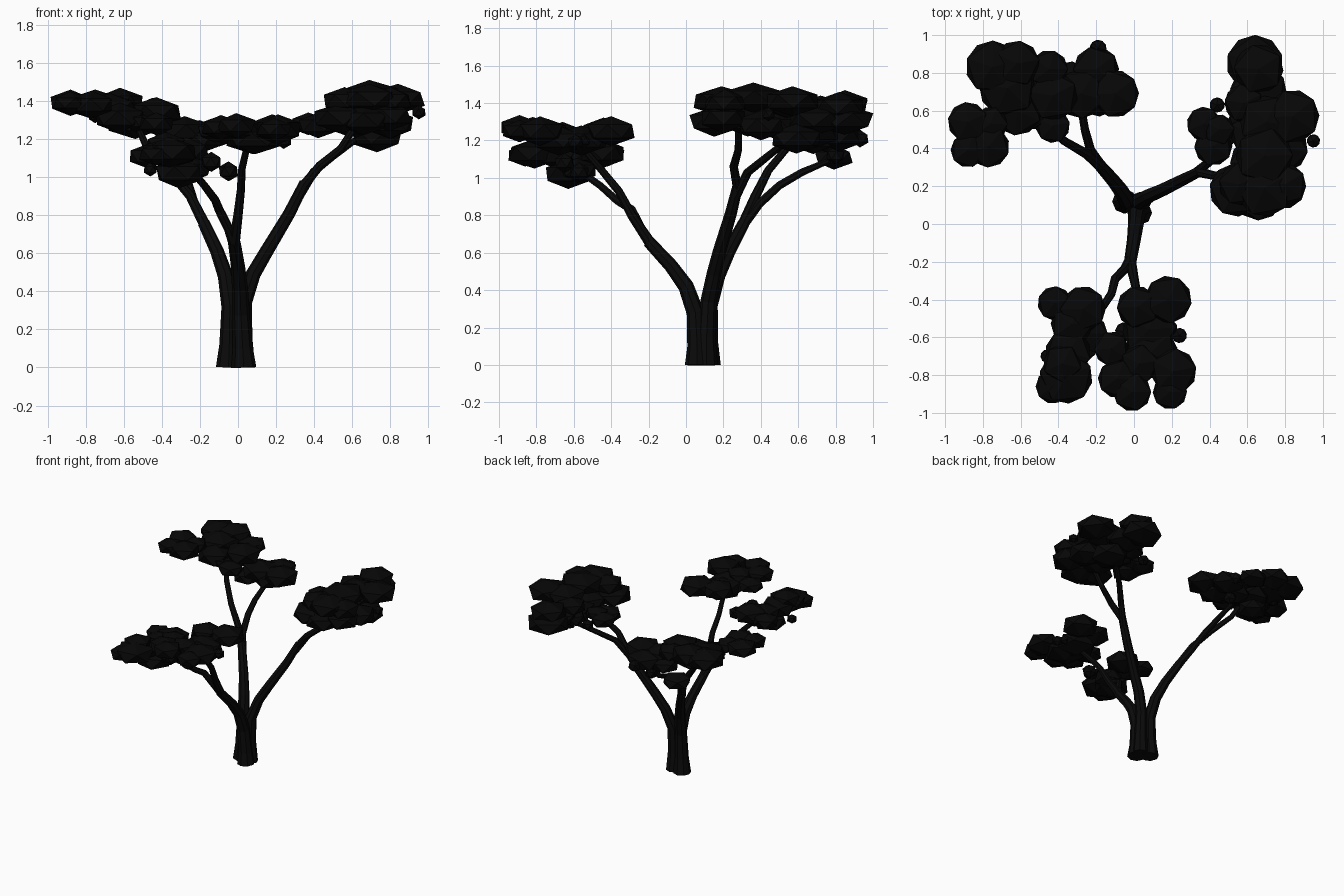
import bpy, bmesh, math, random
from mathutils import Matrix

random.seed(4)


def material(name, c):
    m = bpy.data.materials.new(name)
    m.diffuse_color = (c, c, c, 1)
    return m


bark = material("dark_bark", 0.003)
leaf = material("dark_leaf", 0.002)


def limb(name, pts):
    """Tapered eight-sided limb; each point is x, y, z, radius."""
    cu = bpy.data.curves.new(name, 'CURVE')
    cu.dimensions = '3D'
    cu.bevel_depth = 1.0
    cu.bevel_resolution = 2
    cu.use_fill_caps = True
    sp = cu.splines.new('POLY')
    sp.points.add(len(pts) - 1)
    for p, (x, y, z, r) in zip(sp.points, pts):
        p.co = (x, y, z, 1)
        p.radius = r
    sp.use_smooth = False
    cu.materials.append(bark)
    ob = bpy.data.objects.new(name, cu)
    bpy.context.collection.objects.link(ob)


def foliage(name, blobs):
    """Flattened icosahedra; each blob is x, y, z, visible radius."""
    bm = bmesh.new()
    for x, y, z, r in blobs:
        half = r * 1.05 if r < 0.06 else min(0.66 * r, 0.08)
        m = (Matrix.Translation((x, y, z))
             @ Matrix.Rotation(random.uniform(0, math.tau), 4, 'Z')
             @ Matrix.Diagonal((r * 1.13, r * 1.13, half, 1)))
        bmesh.ops.create_icosphere(bm, subdivisions=1, radius=1, matrix=m)
    me = bpy.data.meshes.new(name)
    bm.to_mesh(me)
    bm.free()
    me.materials.append(leaf)
    bpy.context.collection.objects.link(bpy.data.objects.new(name, me))


# Front trunk and its two branches
limb("front_trunk", [(.03, .06, 0, .066), (.025, .06, .1, .053), (.015, .05, .28, .047),
                     (.01, 0, .42, .042), (0, -.08, .53, .037), (-.02, -.2, .66, .033)])
limb("front_left_branch", [(-.02, -.19, .65, .03), (-.05, -.24, .73, .025), (-.1, -.29, .83, .024),
                           (-.12, -.37, .88, .022), (-.18, -.46, .96, .02), (-.24, -.56, 1.03, .018)])
limb("front_right_branch", [(-.02, -.19, .65, .03), (0, -.29, .8, .025), (.015, -.36, .93, .022),
                            (.02, -.45, 1.04, .02), (.05, -.56, 1.17, .018)])

# Right trunk and its two branches
limb("right_trunk", [(.03, .11, 0, .06), (.028, .11, .15, .048), (.03, .12, .34, .043),
                     (.08, .15, .49, .039), (.15, .18, .61, .036), (.27, .24, .81, .032),
                     (.35, .28, .97, .028)])
limb("right_near_branch", [(.34, .275, .95, .026), (.43, .255, 1.06, .023),
                           (.54, .28, 1.15, .02), (.63, .28, 1.29, .018)])
limb("right_far_branch", [(.32, .265, .9, .026), (.4, .33, 1.03, .023),
                          (.5, .43, 1.11, .021), (.61, .53, 1.19, .018)])

# Back left trunk and its two branches
limb("back_trunk", [(-.05, .12, 0, .066), (-.046, .12, .12, .052), (-.042, .125, .32, .045),
                    (-.065, .17, .48, .041), (-.11, .23, .61, .036), (-.18, .31, .76, .032)])
limb("back_far_branch", [(-.175, .305, .75, .03), (-.23, .39, .86, .025), (-.26, .5, .96, .023),
                         (-.28, .62, 1.03, .021), (-.29, .76, 1.09, .018), (-.26, .78, 1.17, .015)])
limb("back_left_branch", [(-.175, .305, .75, .03), (-.25, .37, .9, .026),
                          (-.37, .44, 1.04, .022), (-.48, .54, 1.16, .02), (-.53, .6, 1.27, .016)])

# Front foliage, low left and higher right
foliage("front_left_leaves", [
    (-.42, -.42, 1.12, .09), (-.27, -.45, 1.13, .12), (-.33, -.53, 1.12, .11),
    (-.35, -.68, 1.12, .12), (-.36, -.81, 1.13, .14), (-.43, -.86, 1.12, .09),
    (-.31, -.63, 1.02, .12), (-.24, -.58, 1.04, .1), (-.38, -.74, 1.17, .1),
    (-.46, -.7, 1.04, .035), (-.14, -.65, 1.08, .05), (-.05, -.57, 1.03, .05)])
foliage("front_right_leaves", [
    (.18, -.4, 1.25, .125), (.02, -.44, 1.25, .11), (.08, -.56, 1.2, .14),
    (.09, -.68, 1.2, .14), (.21, -.78, 1.25, .12), (.19, -.89, 1.25, .09),
    (-.01, -.89, 1.27, .1), (-.09, -.82, 1.26, .1), (-.12, -.66, 1.24, .09),
    (.03, -.74, 1.25, .1), (.24, -.59, 1.19, .04), (.19, -.55, 1.2, .04)])

# Right foliage, in two layers
foliage("right_upper_leaves", [
    (.69, .19, 1.41, .15), (.8, .21, 1.4, .11), (.69, .36, 1.43, .15),
    (.56, .21, 1.4, .11), (.84, .57, 1.41, .14), (.7, .54, 1.4, .14),
    (.58, .64, 1.38, .1), (.66, .82, 1.38, .13), (.95, .44, 1.34, .035)])
foliage("right_lower_leaves", [
    (.54, .18, 1.31, .14), (.66, .15, 1.3, .13), (.79, .2, 1.32, .12), (.63, .33, 1.3, .12),
    (.8, .4, 1.28, .12), (.66, .7, 1.31, .15), (.64, .85, 1.31, .15), (.58, .64, 1.29, .1),
    (.73, .59, 1.21, .13), (.56, .55, 1.26, .06), (.62, .48, 1.28, .11)])
foliage("right_inner_leaves", [(.37, .53, 1.28, .09), (.42, .41, 1.27, .1),
                               (.45, .5, 1.3, .08), (.44, .63, 1.26, .04)])

# Back left foliage, high on the outside and low on the inside
foliage("back_left_leaves", [
    (-.75, .83, 1.38, .14), (-.62, .85, 1.39, .12), (-.67, .72, 1.36, .15),
    (-.62, .6, 1.31, .13), (-.88, .54, 1.39, .105), (-.77, .41, 1.38, .11),
    (-.88, .39, 1.39, .09), (-.76, .53, 1.38, .09), (-.54, .68, 1.28, .14),
    (-.45, .82, 1.35, .1), (-.43, .52, 1.28, .09), (-.43, .68, 1.34, .13),
    (-.47, .79, 1.11, .1), (-.75, .7, 1.32, .035), (-.54, .55, 1.29, .05)])
foliage("back_inner_leaves", [
    (-.28, .69, 1.24, .13), (-.1, .69, 1.24, .125), (-.2, .82, 1.22, .12),
    (-.19, .68, 1.2, .11), (-.34, .76, 1.2, .1), (-.19, .93, 1.21, .045),
    (-.25, .8, 1.12, .045)])
